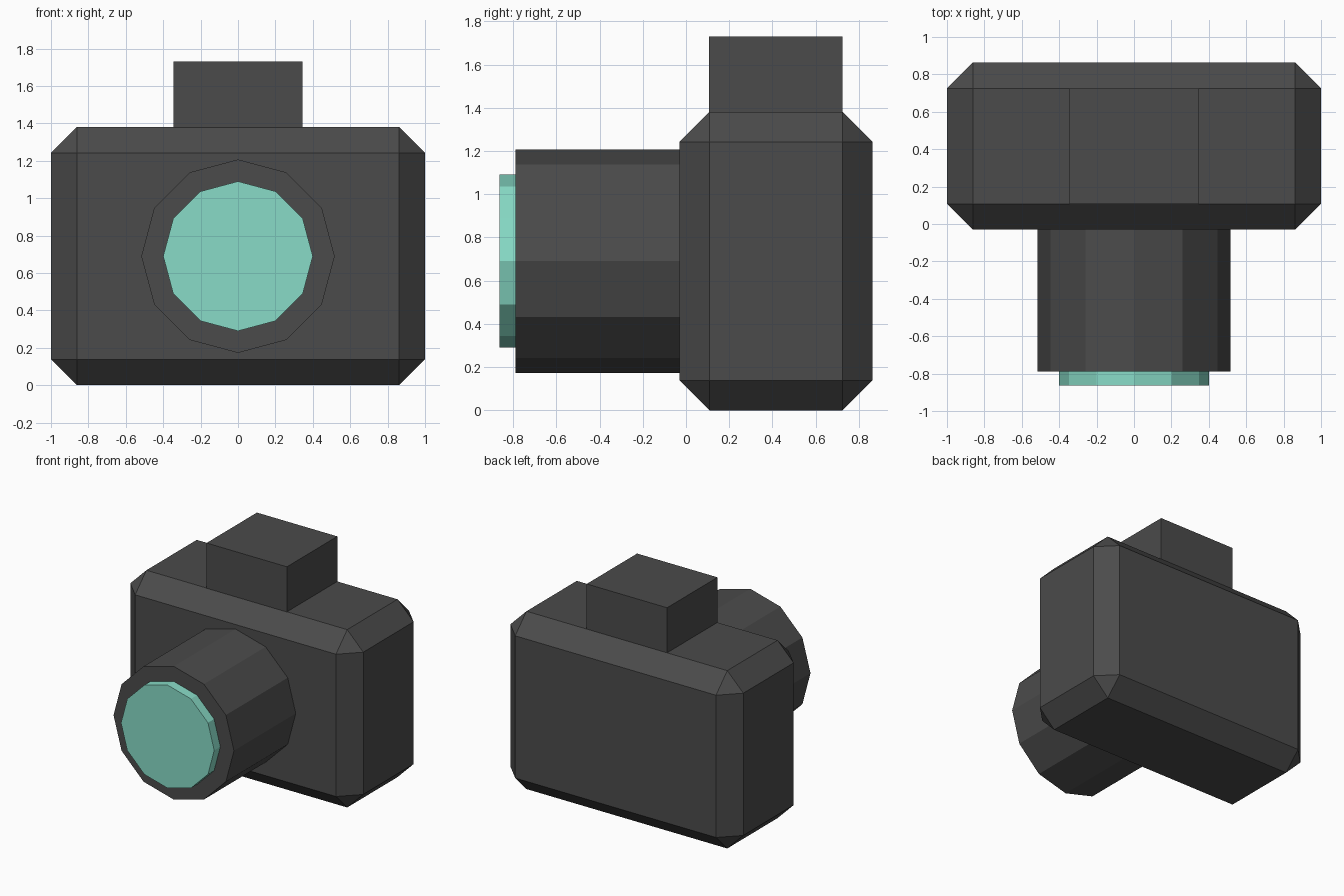
import bpy, bmesh, math
from mathutils import Matrix

if "Cube" in bpy.data.objects:
    bpy.data.objects.remove(bpy.data.objects["Cube"])


def material(name, colour):
    mat = bpy.data.materials.new(name)
    mat.diffuse_color = (*colour, 1)
    mat.use_nodes = True
    mat.node_tree.nodes["Principled BSDF"].inputs["Base Color"].default_value = mat.diffuse_color
    return mat


dark_grey = material("dark_grey", (0.070, 0.070, 0.070))
mint_glass = material("mint_glass", (0.246, 0.71, 0.57))


def finish(name, bm, mat):
    bmesh.ops.recalc_face_normals(bm, faces=bm.faces)
    mesh = bpy.data.meshes.new(name)
    bm.to_mesh(mesh)
    bm.free()
    mesh.materials.append(mat)
    obj = bpy.data.objects.new(name, mesh)
    bpy.context.collection.objects.link(obj)
    return obj


def box(name, low, high, mat, chamfer=0):
    bm = bmesh.new()
    size = [h - l for l, h in zip(low, high)]
    centre = [(h + l) / 2 for l, h in zip(low, high)]
    bmesh.ops.create_cube(bm, size=1, matrix=Matrix.Translation(centre) @ Matrix.Diagonal((*size, 1)))
    if chamfer:
        bmesh.ops.bevel(bm, geom=bm.edges[:], offset=chamfer, segments=1, affect='EDGES')
    return finish(name, bm, mat)


def front_cylinder(name, radius, y0, y1, z, mat, sides=12):
    bm = bmesh.new()
    place = Matrix.Translation((0, (y0 + y1) / 2, z)) @ Matrix.Rotation(math.pi / 2, 4, 'X')
    bmesh.ops.create_cone(bm, cap_ends=True, segments=sides, radius1=radius, radius2=radius,
                          depth=y1 - y0, matrix=place)
    return finish(name, bm, mat)


# Chamfered body and viewfinder block on top
box("camera_body", (-1, -0.03, 0), (1, 0.863, 1.38), dark_grey, chamfer=0.138)
box("viewfinder", (-0.345, 0.107, 1.36), (0.345, 0.725, 1.73), dark_grey)

# Lens barrel with the glass disc standing proud of it
front_cylinder("lens_barrel", 0.517, -0.788, -0.02, 0.69, dark_grey)
front_cylinder("lens_glass", 0.40, -0.863, -0.78, 0.69, mint_glass)
